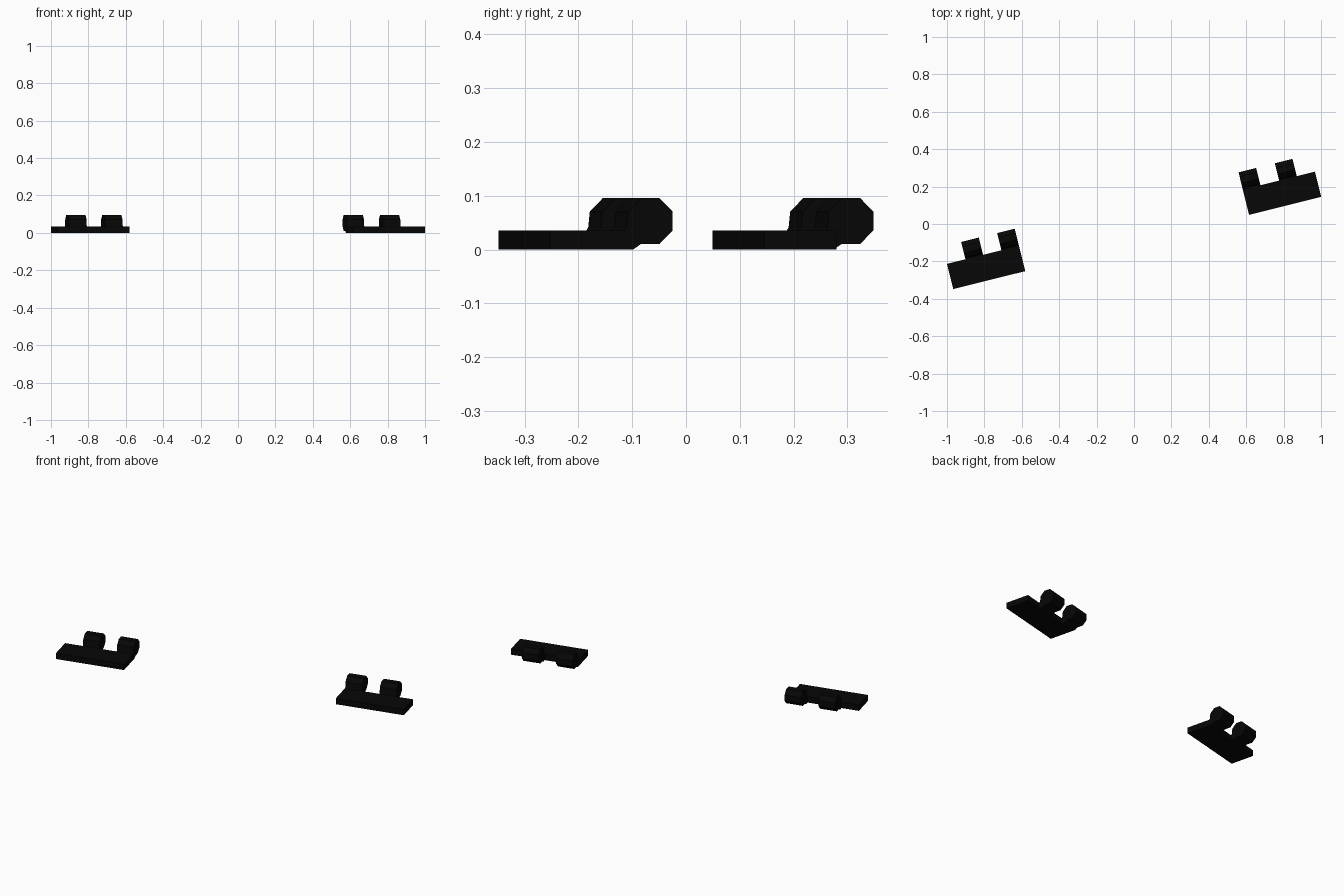
import bpy
import bmesh
import math
from mathutils import Matrix

if "Cube" in bpy.data.objects:
    bpy.data.objects.remove(bpy.data.objects["Cube"])

# One near-black metal for everything
metal = bpy.data.materials.new("black metal")
metal.diffuse_color = (0.002, 0.002, 0.002, 1)
metal.use_nodes = True
metal.node_tree.nodes["Principled BSDF"].inputs["Base Color"].default_value = metal.diffuse_color

ANGLE = math.radians(14)
LENGTH = 0.397     # hinge length along its pin axis
DEPTH = 0.139      # flat leaf depth
THICK = 0.035      # leaf thickness
WIDTH = 0.097      # knuckle width

# Side profile (depth, height) of a barrel knuckle with its tab to the leaf
R = 0.0425 / math.cos(math.pi / 8)
CY, CZ = 0.1915, 0.053
octagon = [(CY + R * math.cos(a), CZ + R * math.sin(a))
           for a in [math.pi * (-5 + 2 * i) / 8 for i in range(7)]]
KNUCKLE = [(DEPTH, 0), (0.158, 0)] + octagon + [(0.146, 0.041), (0.142, THICK), (DEPTH, THICK)]
# Leaf profile starts and ends on the open back edge
LEAF = [(DEPTH, THICK), (0, THICK), (0, 0), (DEPTH, 0)]


def sweep(bm, profile, x0, x1, caps=True):
    """Sweep an open (y, z) profile along x, with optional end caps."""
    a = [bm.verts.new((x0, y, z)) for y, z in profile]
    b = [bm.verts.new((x1, y, z)) for y, z in profile]
    for i in range(len(profile) - 1):
        bm.faces.new((a[i], a[i + 1], b[i + 1], b[i]))
    if caps:
        bm.faces.new(a[::-1])
        bm.faces.new(b)


# Two hinge leaves, each one closed shell with two barrel knuckles
for side, origin, starts in (("left", (-0.9665, -0.348, 0), (0.102, 0.3)),
                             ("right", (0.6155, 0.049, 0), (0.0, 0.2))):
    bm = bmesh.new()
    sweep(bm, LEAF, 0, LENGTH)
    x = 0
    for s in starts:
        sweep(bm, KNUCKLE, s, s + WIDTH)
        if s > x:      # back wall between knuckles
            sweep(bm, [(DEPTH, 0), (DEPTH, THICK)], x, s, caps=False)
        x = s + WIDTH
    if x < LENGTH:
        sweep(bm, [(DEPTH, 0), (DEPTH, THICK)], x, LENGTH, caps=False)
    bmesh.ops.remove_doubles(bm, verts=bm.verts, dist=0.0001)
    mesh = bpy.data.meshes.new(side + "_hinge_leaf")
    bm.to_mesh(mesh)
    bm.free()
    mesh.materials.append(metal)
    obj = bpy.data.objects.new(side + "_hinge_leaf", mesh)
    obj.matrix_world = Matrix.Translation(origin) @ Matrix.Rotation(ANGLE, 4, 'Z')
    bpy.context.collection.objects.link(obj)
